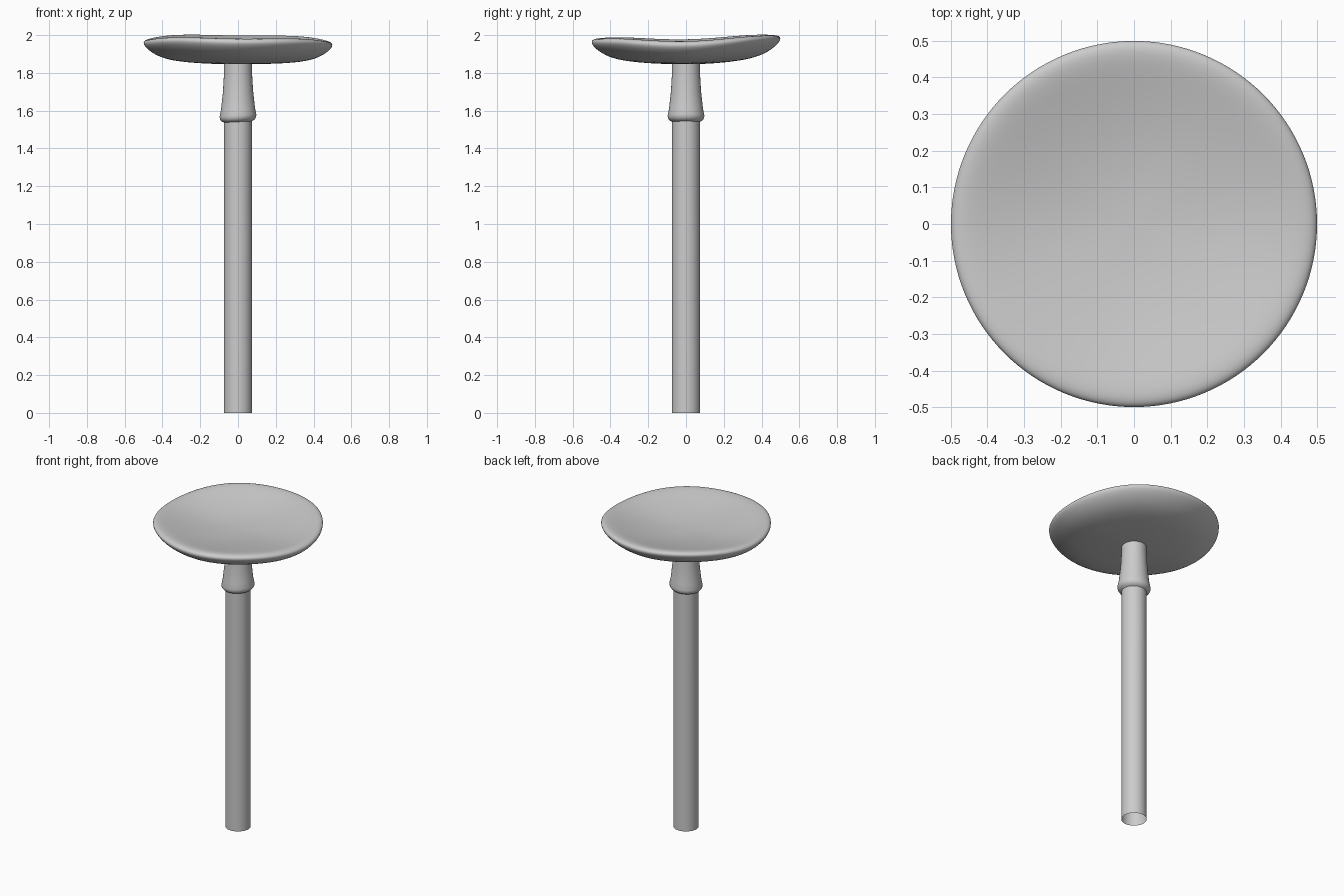
import bpy, bmesh, math

cube = bpy.data.objects.get("Cube")
if cube:
    bpy.data.objects.remove(cube)

grey = bpy.data.materials.new("plain grey")
grey.use_nodes = True
grey.diffuse_color = (0.6, 0.6, 0.6, 1)
grey.node_tree.nodes["Principled BSDF"].inputs["Base Color"].default_value = (0.6, 0.6, 0.6, 1)


def no_wave(angle):
    return 0


def lathe(name, profile, sides, wave=no_wave, reach=0.508, smooth=0):
    """Turn (radius, height) points round z; wave lifts points by angle, growing outwards."""
    bm = bmesh.new()
    rings = []
    for r, z in profile:
        count = sides if r > 0 else 1
        ring = []
        for i in range(count):
            a = math.tau * i / sides
            lift = wave(a) * (r / reach) ** 2
            ring.append(bm.verts.new((r * math.cos(a), r * math.sin(a), z + lift)))
        rings.append(ring)
    for low, high in zip(rings, rings[1:]):
        for i in range(sides):
            j = (i + 1) % sides
            corners = [low[i % len(low)], low[j % len(low)], high[j % len(high)], high[i % len(high)]]
            bm.faces.new(list(dict.fromkeys(corners)))
    mesh = bpy.data.meshes.new(name)
    bm.to_mesh(mesh)
    bm.free()
    mesh.materials.append(grey)
    mesh.polygons.foreach_set("use_smooth", [True] * len(mesh.polygons))
    obj = bpy.data.objects.new(name, mesh)
    bpy.context.collection.objects.link(obj)
    if smooth:
        obj.modifiers.new("smooth", "SUBSURF").levels = smooth
        obj.modifiers["smooth"].render_levels = smooth
    return obj


# Uneven height of the cap's rim
def rim_wave(a):
    return (-0.006 * math.cos(a) + 0.010 * math.sin(a)
            - 0.010 * math.cos(2 * a) - 0.006 * math.cos(4 * a))


# Hollow stem, open at the foot
lathe("stem", [(0.075, 0), (0.075, 0.9), (0.073, 1.87)], 48)

# Flared skirt round the upper stem, slightly tilted at its hem
lathe("skirt", [(0.073, 1.88), (0.074, 1.80), (0.080, 1.70), (0.090, 1.61), (0.097, 1.575),
                (0.096, 1.56), (0.086, 1.547), (0.072, 1.54)][::-1], 48,
      lambda a: 0.006 * math.cos(a), reach=0.097)

# Shallow dished cap with a rounded wavy lip
lathe("cap", [(0, 1.845), (0.10, 1.847), (0.20, 1.852), (0.32, 1.864), (0.41, 1.886),
              (0.475, 1.925), (0.511, 1.966), (0.492, 1.987), (0.45, 1.986), (0.38, 1.97),
              (0.25, 1.945), (0.12, 1.931), (0, 1.928)], 32, rim_wave, smooth=2)
